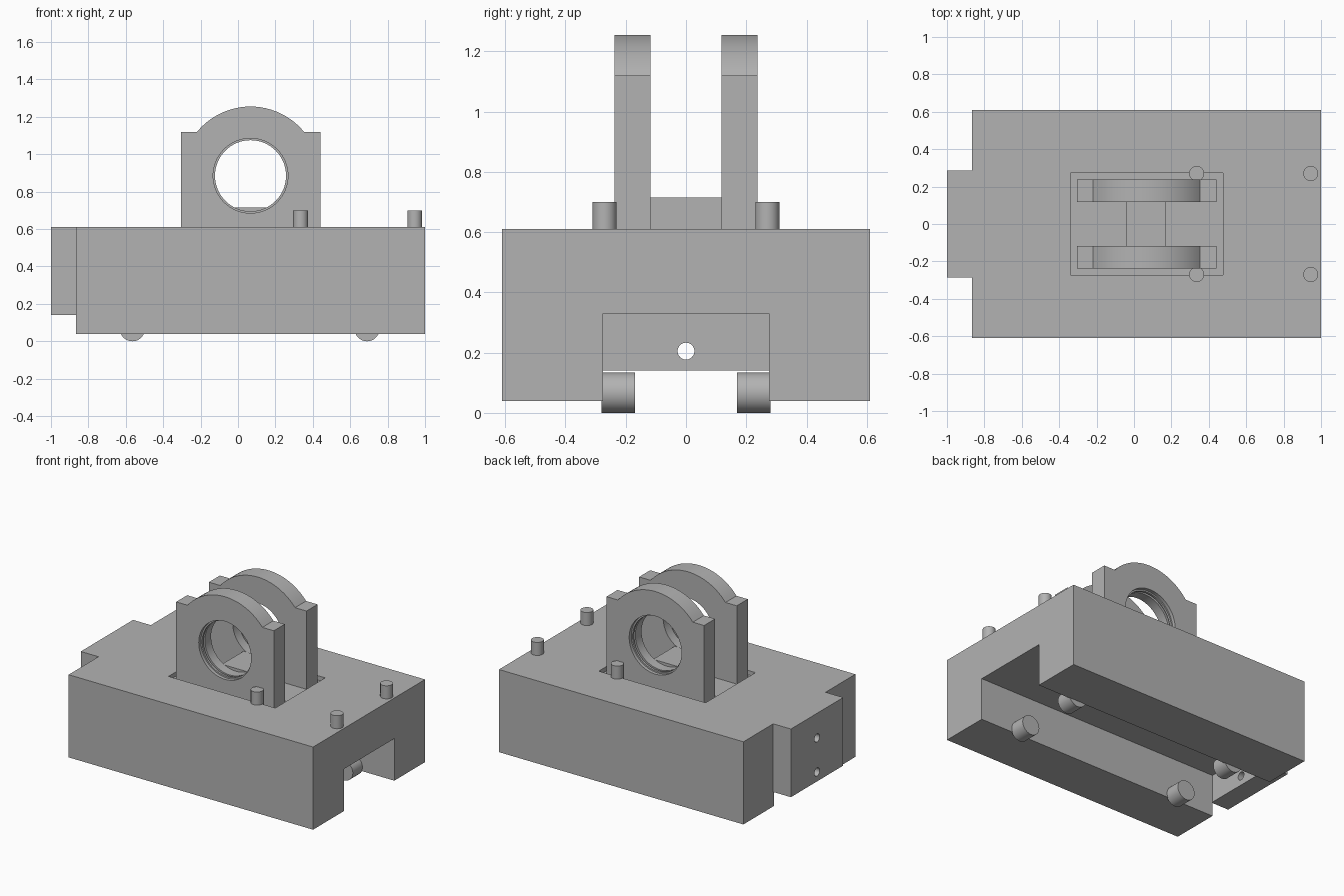
import bpy, bmesh, math
from mathutils import Matrix, Vector

cube = bpy.data.objects.get("Cube")
if cube:
    bpy.data.objects.remove(cube, do_unlink=True)

grey = bpy.data.materials.new("machined_grey")
grey.use_nodes = True
grey.diffuse_color = (0.45, 0.45, 0.45, 1)
grey.node_tree.nodes["Principled BSDF"].inputs["Base Color"].default_value = grey.diffuse_color


def finish(name, bm):
    bmesh.ops.recalc_face_normals(bm, faces=bm.faces)
    mesh = bpy.data.meshes.new(name)
    bm.to_mesh(mesh)
    bm.free()
    mesh.materials.append(grey)
    obj = bpy.data.objects.new(name, mesh)
    bpy.context.collection.objects.link(obj)
    return obj


def prism(name, points, depth):
    """Extrude a closed outline of 3D points along a vector."""
    bm = bmesh.new()
    face = bm.faces.new([bm.verts.new(p) for p in points])
    geom = bmesh.ops.extrude_face_region(bm, geom=[face])["geom"]
    moved = [g for g in geom if isinstance(g, bmesh.types.BMVert)]
    bmesh.ops.translate(bm, verts=moved, vec=depth)
    return finish(name, bm)


def box(name, low, high):
    (x0, y0, z0), (x1, y1, z1) = low, high
    return prism(name, [(x0, y0, z0), (x1, y0, z0), (x1, y1, z0), (x0, y1, z0)], (0, 0, z1 - z0))


def cylinder(name, start, end, radius, sides=48):
    a, b = Vector(start), Vector(end)
    turn = (b - a).to_track_quat("Z", "Y").to_matrix().to_4x4()
    bm = bmesh.new()
    bmesh.ops.create_cone(bm, cap_ends=True, segments=sides, radius1=radius, radius2=radius,
                          depth=(b - a).length, matrix=Matrix.Translation((a + b) / 2) @ turn)
    return finish(name, bm)


def cut(obj, cutter):
    """Subtract the cutter, apply the result and discard the cutter."""
    cutter.hide_render = True
    mod = obj.modifiers.new("cut", "BOOLEAN")
    mod.operation, mod.solver, mod.object = "DIFFERENCE", "EXACT", cutter
    bpy.context.view_layer.objects.active = obj
    bpy.ops.object.modifier_apply(modifier=mod.name)
    bpy.data.objects.remove(cutter, do_unlink=True)


def smooth(obj):
    bpy.ops.object.select_all(action="DESELECT")
    obj.select_set(True)
    bpy.context.view_layer.objects.active = obj
    bpy.ops.object.shade_smooth_by_angle(angle=math.radians(30))


TOP, BACK = 0.61, -0.865

# Body with a channel along its underside and a shallow seat on top
outline = [(-0.61, 0.04), (-0.275, 0.04), (-0.275, 0.33), (0.275, 0.33),
           (0.275, 0.04), (0.61, 0.04), (0.61, TOP), (-0.61, TOP)]
body = prism("body", [(BACK, y, z) for y, z in outline], (1 - BACK, 0, 0))
cut(body, box("seat_cutter", (-0.34, -0.272, 0.58), (0.475, 0.272, 0.7)))

# End tongue with two screw holes
tongue = box("end_tongue", (-1, -0.285, 0.14), (BACK, 0.285, TOP))
for z in (0.205, 0.44):
    cut(tongue, cylinder("hole_cutter", (-1.1, 0, z), (-0.8, 0, z), 0.028, 24))
smooth(tongue)

# Bearing lugs with an arched crown and a stepped, grooved bore
CX, CZ, CROWN, SHOULDER = 0.067, 0.885, 0.37, 1.12
half = math.acos((SHOULDER - CZ) / CROWN)
arch = [(CX + CROWN * math.sin(half * t / 12), CZ + CROWN * math.cos(half * t / 12))
        for t in range(12, -13, -1)]
lug_outline = [(-0.305, 0.57), (0.44, 0.57), (0.44, SHOULDER)] + arch + [(-0.305, SHOULDER)]
for side, label in ((-1, "front"), (1, "rear")):
    inner, outer = side * 0.118, side * 0.238
    lug = prism(label + "_lug", [(x, inner, z) for x, z in lug_outline], (0, outer - inner, 0))
    for y0, y1, radius in ((0, 0.4, 0.19), (0.215, 0.4, 0.2), (0.185, 0.2, 0.205)):
        cut(lug, cylinder("bore_cutter", (CX, side * y0, CZ), (CX, side * y1, CZ), radius, 64))
    smooth(lug)

# Spacer block between the lugs
box("spacer_block", (-0.04, -0.118, 0.57), (0.168, 0.118, 0.715))

# Locating pins on top and guide rollers inside the channel
for side, label in ((-1, "front"), (1, "rear")):
    for x, end in ((0.335, "inner"), (0.945, "outer")):
        y = side * 0.27
        smooth(cylinder(f"{label}_{end}_pin", (x, y, 0.57), (x, y, 0.7), 0.04, 32))
    for x, end in ((-0.565, "right"), (0.69, "left")):
        smooth(cylinder(f"{label}_{end}_roller", (x, side * 0.28, 0.067),
                        (x, side * 0.17, 0.067), 0.067))
